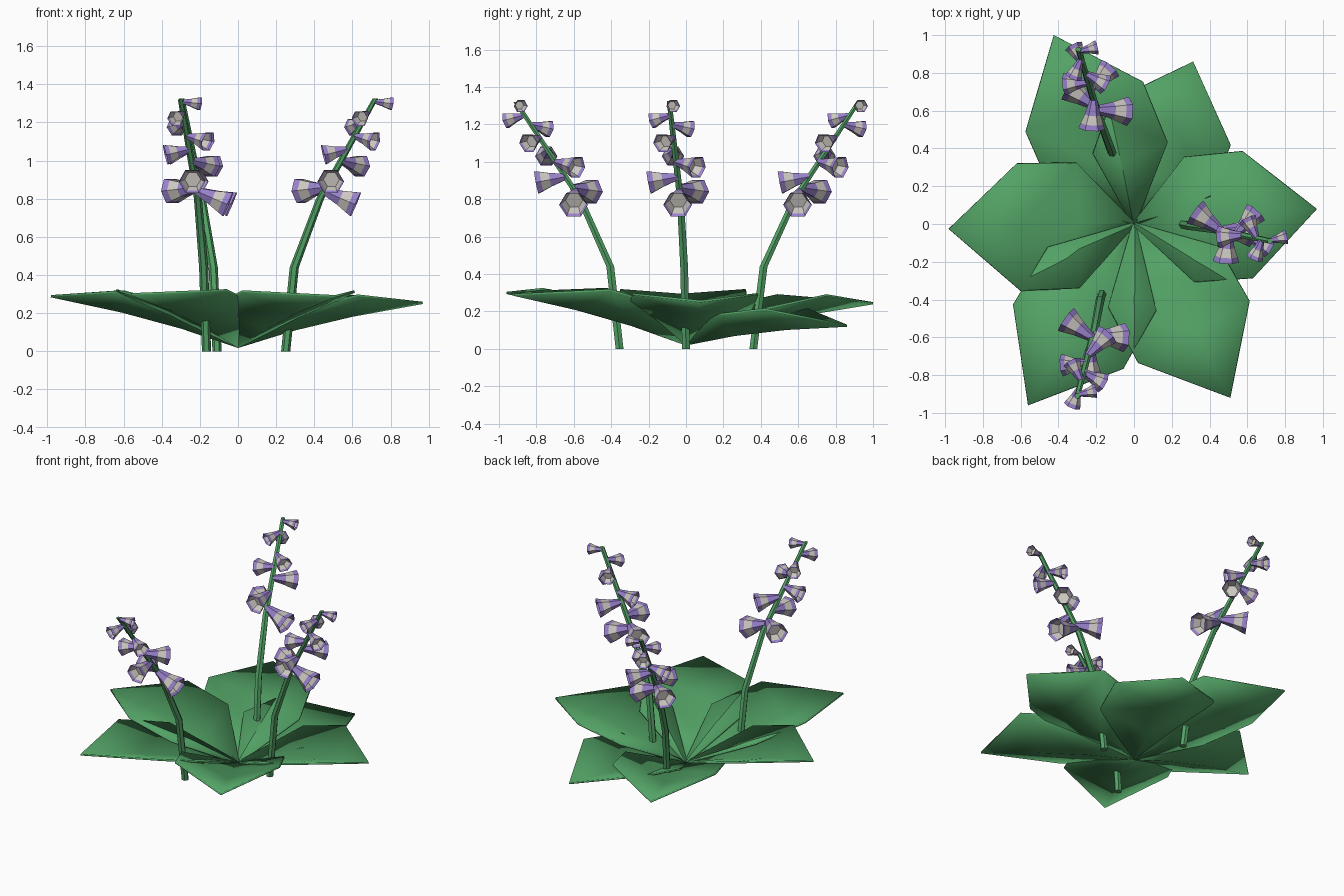
import bpy, bmesh, math
from mathutils import Vector, Matrix

cube = bpy.data.objects.get("Cube")
if cube:
    bpy.data.objects.remove(cube, do_unlink=True)


def make_material(name, color):
    mat = bpy.data.materials.new(name)
    mat.use_nodes = True
    mat.diffuse_color = (*color, 1)
    for node in mat.node_tree.nodes:
        if node.type == 'BSDF_PRINCIPLED':
            node.inputs["Base Color"].default_value = (*color, 1)
    return mat


green = make_material("leaf green", (0.085, 0.36, 0.13))
purple = make_material("petal purple", (0.32, 0.22, 0.60))
cream = make_material("petal grey", (0.60, 0.57, 0.53))


def make_object(name, bm, materials, smooth_angle=None):
    mesh = bpy.data.meshes.new(name)
    bm.to_mesh(mesh)
    bm.free()
    for mat in materials:
        mesh.materials.append(mat)
    obj = bpy.data.objects.new(name, mesh)
    bpy.context.collection.objects.link(obj)
    if smooth_angle:
        bpy.ops.object.select_all(action='DESELECT')
        obj.select_set(True)
        bpy.context.view_layer.objects.active = obj
        bpy.ops.object.shade_smooth_by_angle(angle=math.radians(smooth_angle))
    return obj


def loft(bm, frames, radii, colors, sides=6):
    """Skin a row of rings; each frame is a matrix whose z axis is the ring normal."""
    rings = []
    for frame, r in zip(frames, radii):
        angles = [math.tau * i / sides for i in range(sides)]
        rings.append([bm.verts.new(frame @ Vector((r * math.cos(a), r * math.sin(a), 0)))
                      for a in angles])
    faces = [bm.faces.new(rings[0][::-1]), bm.faces.new(rings[-1])]
    faces[0].material_index, faces[1].material_index = colors[0], colors[-1]
    for low, high, color in zip(rings, rings[1:], colors):
        for i in range(sides):
            j = (i + 1) % sides
            face = bm.faces.new((low[i], low[j], high[j], high[i]))
            face.material_index = color


# Leaves: length along, half width, midrib height, edge height
LEAF = [(0.0, 0.012, 0.03, 0.035), (0.3, 0.33, 0.13, 0.235),
        (0.62, 0.335, 0.215, 0.32), (1.0, 0.0, 0.295, 0.295)]


def make_leaf(name, angle, length, droop):
    bm = bmesh.new()
    turn = Matrix.Rotation(math.radians(angle), 4, 'Z')
    rows = []
    for along, half, mid, edge in LEAF:
        row = []
        for side in (-1, 0, 1):
            z = (mid if side == 0 else edge) + droop * along
            row.append(bm.verts.new(turn @ Vector((along * length, side * half, z))))
        rows.append(row)
    for a, b in zip(rows, rows[1:]):
        for i in range(2):
            bm.faces.new((a[i], b[i], b[i + 1], a[i + 1]))
    bmesh.ops.remove_doubles(bm, verts=bm.verts, dist=0.001)
    obj = make_object(name, bm, [green], 35)
    solid = obj.modifiers.new("thickness", 'SOLIDIFY')
    solid.thickness = 0.012
    solid.offset = -1


make_leaf("right_leaf", 181.5, 0.98, 0)
make_leaf("left_leaf", 4.7, 0.97, -0.035)
make_leaf("back_right_leaf", 113, 1.085, -0.045)
make_leaf("back_left_leaf", 70, 0.915, -0.165)
make_leaf("front_right_leaf", 239.7, 1.11, 0.01)
make_leaf("front_left_leaf", 299, 1.05, 0)

# Stems: paths from the ground to the tip
STEMS = {
    "left": [(0.25, 0.0, 0), (0.295, -0.01, 0.44), (0.43, -0.03, 0.8), (0.72, -0.09, 1.325)],
    "back": [(-0.11, 0.36, 0), (-0.13, 0.415, 0.44), (-0.19, 0.58, 0.8), (-0.295, 0.925, 1.325)],
    "front": [(-0.165, -0.355, 0), (-0.18, -0.405, 0.44), (-0.21, -0.565, 0.8),
              (-0.3, -0.91, 1.32)],
}
# Bells: height on the stem, offset from stem to mouth, mouth radius
BELLS = [
    (0.84, (0.165, -0.01, -0.07), 0.077), (0.86, (-0.14, 0.10, -0.02), 0.074),
    (0.92, (-0.01, -0.155, -0.03), 0.07), (1.00, (0.105, 0.115, -0.03), 0.064),
    (1.06, (-0.125, -0.01, -0.03), 0.06), (1.13, (0.105, -0.06, -0.03), 0.055),
    (1.20, (-0.05, 0.10, -0.025), 0.05), (1.25, (-0.04, -0.10, -0.03), 0.046),
    (1.31, (0.095, 0.02, -0.012), 0.038),
]
# Bell profile: position along, radius share, colour of the band that follows
BELL = [(0, 0.28, 0), (0.52, 0.6, 1), (0.82, 0.86, 0), (1, 1, 0),
        (0.9, 0.86, 1), (0.65, 0.6, 1)]


def point_at(path, z):
    for a, b in zip(path, path[1:]):
        if z <= b[2]:
            break
    return Vector(a).lerp(Vector(b), (z - a[2]) / (b[2] - a[2]))


for place, path in STEMS.items():
    bm = bmesh.new()
    loft(bm, [Matrix.Translation(p) for p in path], (0.024, 0.024, 0.021, 0.015), (0, 0, 0, 0))
    make_object(place + "_stem", bm, [green], 30)

    # Hollow banded bells around the upper stem
    bm = bmesh.new()
    for z, offset, radius in BELLS:
        root, axis = point_at(path, z), Vector(offset)
        aim = axis.to_track_quat('Z', 'Y').to_matrix().to_4x4()
        frames = [Matrix.Translation(root + axis * t) @ aim for t, _, _ in BELL]
        loft(bm, frames, [radius * r for _, r, _ in BELL], [c for _, _, c in BELL])
    make_object(place + "_bells", bm, [purple, cream])
